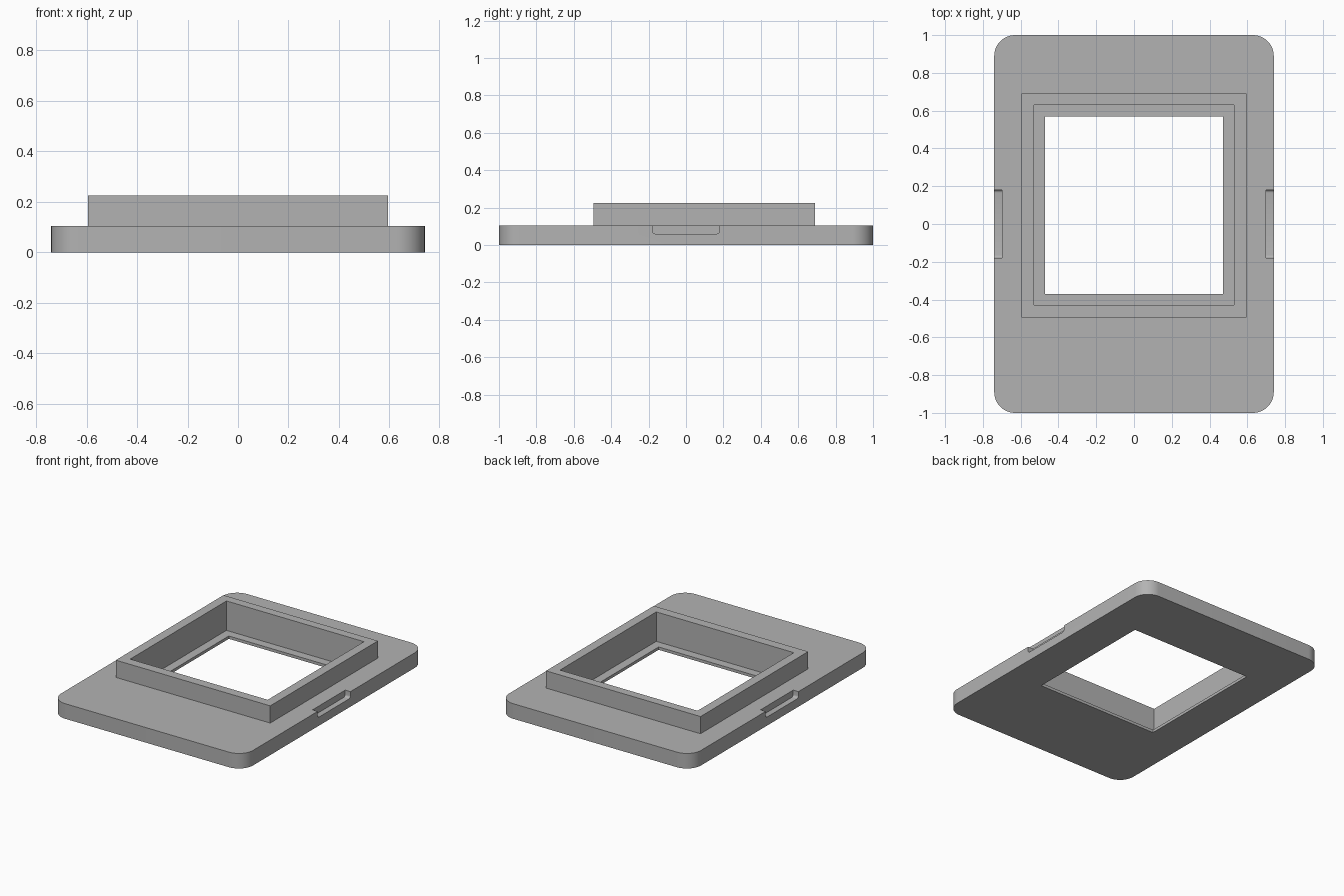
import bpy
import bmesh
import math

if "Cube" in bpy.data.objects:
    bpy.data.objects.remove(bpy.data.objects["Cube"], do_unlink=True)

# Single grey material
grey = bpy.data.materials.new("plain grey")
grey.use_nodes = True
colour = (0.45, 0.45, 0.45, 1)
grey.diffuse_color = colour
grey.node_tree.nodes["Principled BSDF"].inputs["Base Color"].default_value = colour


def block(name, x, y, z, radius=0, axis=2, segments=12):
    """Box spanning the given ranges, with edges along one axis rounded."""
    bm = bmesh.new()
    bmesh.ops.create_cube(bm, size=1)
    for v in bm.verts:
        for i, (low, high) in enumerate((x, y, z)):
            v.co[i] = low if v.co[i] < 0 else high
    if radius:
        edges = [e for e in bm.edges
                 if abs((e.verts[0].co - e.verts[1].co).normalized()[axis]) > 0.9]
        bmesh.ops.bevel(bm, geom=edges, offset=radius, segments=segments,
                        profile=0.5, affect='EDGES')
    bmesh.ops.recalc_face_normals(bm, faces=bm.faces)
    mesh = bpy.data.meshes.new(name)
    bm.to_mesh(mesh)
    bm.free()
    mesh.materials.append(grey)
    obj = bpy.data.objects.new(name, mesh)
    bpy.context.collection.objects.link(obj)
    return obj


def combine(target, other, operation):
    """Apply a boolean and remove the helper."""
    mod = target.modifiers.new(other.name, 'BOOLEAN')
    mod.operation = operation
    mod.solver = 'EXACT'
    mod.object = other
    bpy.context.view_layer.objects.active = target
    bpy.ops.object.modifier_apply(modifier=mod.name)
    bpy.data.objects.remove(other, do_unlink=True)


# Rounded base plate with the raised rectangular frame
plate = block("framed_base_plate", (-0.74, 0.74), (-1, 1), (0, 0.105), 0.11)
frame = block("raised_frame", (-0.595, 0.595), (-0.495, 0.69), (0.05, 0.225))
combine(plate, frame, 'UNION')

# Deep recess that leaves a thin lip, then the opening through the lip
recess = block("recess_cutter", (-0.53, 0.53), (-0.43, 0.63), (0.02, 0.4))
combine(plate, recess, 'DIFFERENCE')
opening = block("opening_cutter", (-0.47, 0.47), (-0.37, 0.57), (-0.2, 0.3))
combine(plate, opening, 'DIFFERENCE')

# Shallow finger notch in the top edge of each side
for side in (-1, 1):
    xs = sorted((side * 0.70, side * 0.9))
    notch = block("notch_cutter", xs, (-0.18, 0.18), (0.06, 0.2), 0.015, axis=0, segments=4)
    combine(plate, notch, 'DIFFERENCE')

# Smooth rounded corners, crisp edges elsewhere
bpy.ops.object.select_all(action='DESELECT')
plate.select_set(True)
bpy.context.view_layer.objects.active = plate
bpy.ops.object.shade_smooth_by_angle(angle=math.radians(30))
